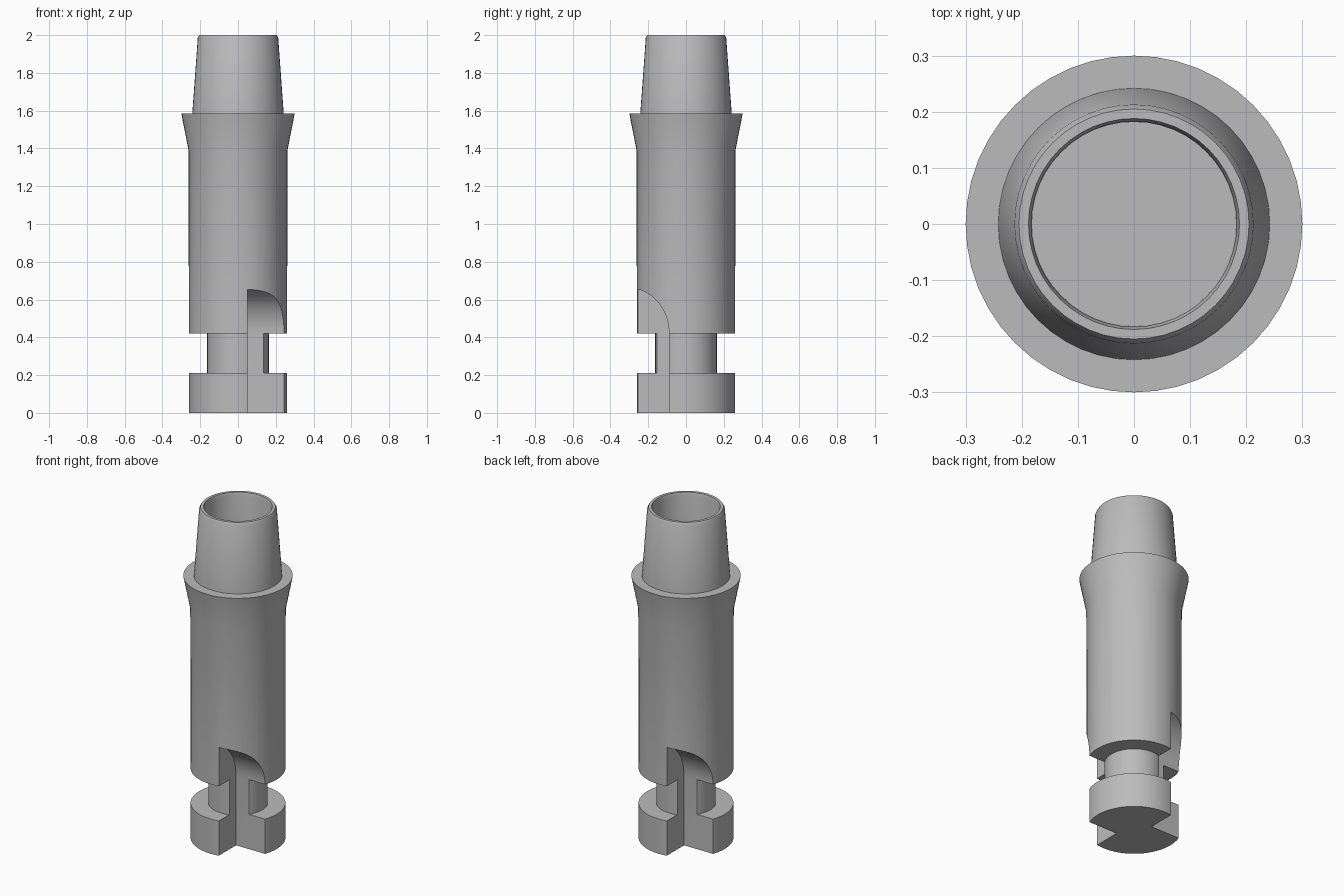
import bpy, bmesh, math
from mathutils import Matrix

cube = bpy.data.objects.get("Cube")
if cube:
    bpy.data.objects.remove(cube, do_unlink=True)

grey = bpy.data.materials.new("plain grey")
grey.use_nodes = True
colour = (0.5, 0.5, 0.5, 1)
grey.diffuse_color = colour
grey.node_tree.nodes["Principled BSDF"].inputs["Base Color"].default_value = colour


def make_object(name, bm):
    bmesh.ops.recalc_face_normals(bm, faces=bm.faces)
    mesh = bpy.data.meshes.new(name)
    bm.to_mesh(mesh)
    bm.free()
    mesh.materials.append(grey)
    obj = bpy.data.objects.new(name, mesh)
    bpy.context.collection.objects.link(obj)
    return obj


def lathe(name, profile, segments):
    """Revolve (radius, height) points and close both ends with flat discs."""
    bm = bmesh.new()
    rings = []
    for r, z in profile:
        angles = [math.tau * i / segments for i in range(segments)]
        rings.append([bm.verts.new((r * math.cos(a), r * math.sin(a), z)) for a in angles])
    for low, high in zip(rings, rings[1:]):
        for i in range(segments):
            j = (i + 1) % segments
            bm.faces.new((low[i], low[j], high[j], high[i]))
    bm.faces.new(rings[0])
    bm.faces.new(rings[-1])
    return make_object(name, bm)


def notch_cutter(name, turn):
    """Prism along x whose top is rounded where it runs out of the wall."""
    steps = 16
    points = [(-0.5, -0.1), (-0.09, -0.1)]
    for i in range(steps + 1):
        a = math.pi / 2 * i / steps
        points.append((-0.3 + 0.21 * math.cos(a), 0.42 + 0.24 * math.sin(a)))
    points.append((-0.5, 0.66))
    bm = bmesh.new()
    face = bm.faces.new([bm.verts.new((0.05, y, z)) for y, z in points])
    extruded = bmesh.ops.extrude_face_region(bm, geom=[face])["geom"]
    verts = [v for v in extruded if isinstance(v, bmesh.types.BMVert)]
    bmesh.ops.translate(bm, verts=verts, vec=(0.45, 0, 0))
    bm.transform(Matrix.Rotation(turn, 4, "Z"))
    cutter = make_object(name, bm)
    cutter.hide_render = True
    return cutter


# Foot disc, neck, flared barrel, tapered spigot and blind bore
profile = [
    (0.26, 0), (0.26, 0.21), (0.163, 0.21), (0.163, 0.42),
    (0.26, 0.42), (0.262, 1.39), (0.3, 1.585), (0.242, 1.585),
    (0.213, 1.985), (0.205, 2), (0.188, 2), (0.183, 1.98), (0.182, 1.2),
]
body = lathe("socket_body", profile, 48)

# Two opposite bayonet notches
bpy.context.view_layer.objects.active = body
for name, turn in (("front_notch_cutter", 0), ("back_notch_cutter", math.pi)):
    cutter = notch_cutter(name, turn)
    mod = body.modifiers.new(name, "BOOLEAN")
    mod.operation = "DIFFERENCE"
    mod.solver = "EXACT"
    mod.object = cutter
    bpy.ops.object.modifier_apply(modifier=mod.name)
    bpy.data.objects.remove(cutter, do_unlink=True)

# Smooth round walls with crisp edges
bpy.ops.object.select_all(action="DESELECT")
body.select_set(True)
bpy.ops.object.shade_smooth_by_angle(angle=math.radians(30))
